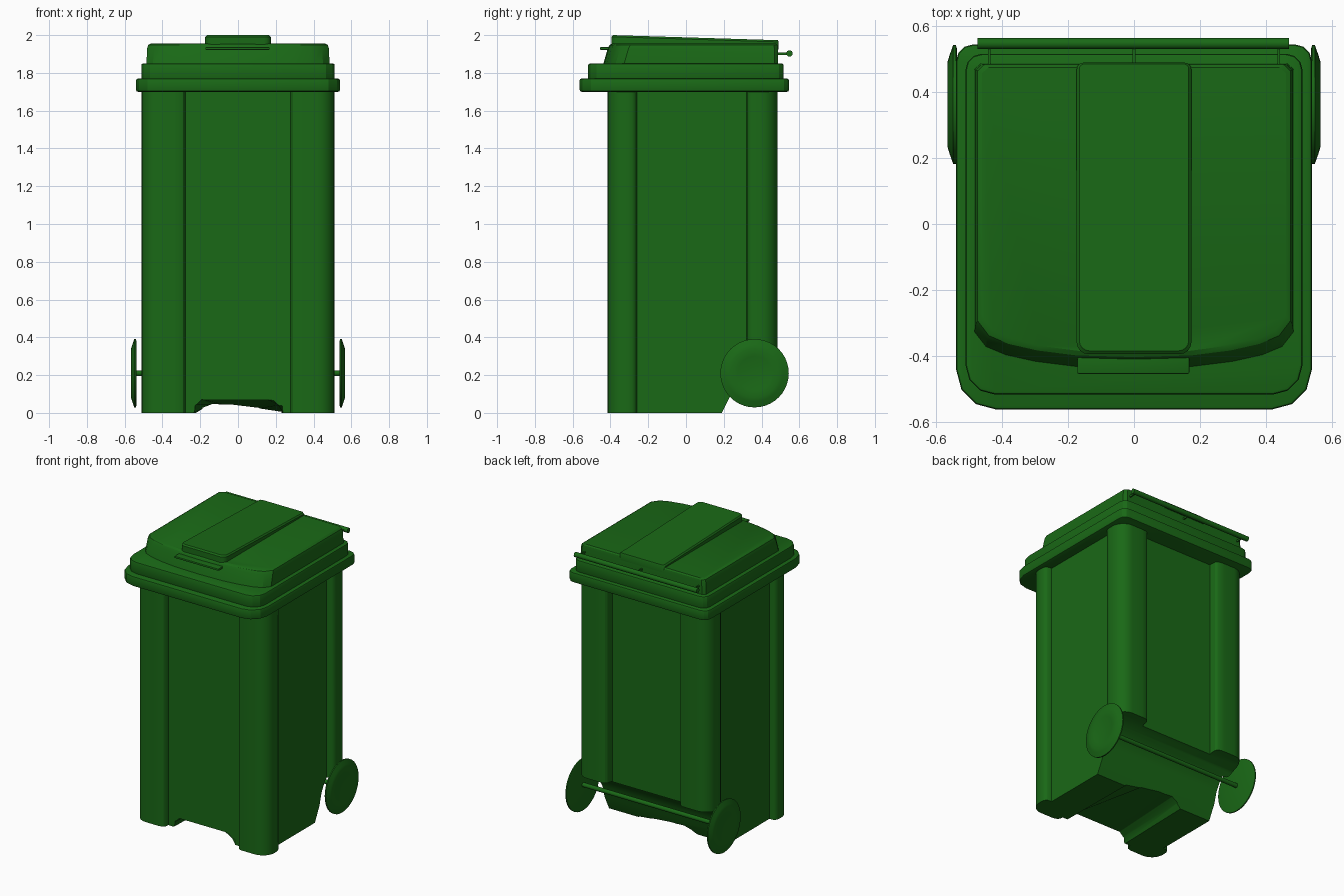
import bpy, bmesh, math

if "Cube" in bpy.data.objects:
    bpy.data.objects.remove(bpy.data.objects["Cube"])

green = bpy.data.materials.new("green_plastic")
green.diffuse_color = (0.010, 0.140, 0.008, 1)
green.use_nodes = True
green.node_tree.nodes["Principled BSDF"].inputs["Base Color"].default_value = green.diffuse_color


def finish(name, bm, angle=35, bevel=0):
    bmesh.ops.recalc_face_normals(bm, faces=bm.faces)
    me = bpy.data.meshes.new(name)
    bm.to_mesh(me)
    bm.free()
    ob = bpy.data.objects.new(name, me)
    bpy.context.collection.objects.link(ob)
    me.materials.append(green)
    bpy.ops.object.select_all(action='DESELECT')
    bpy.context.view_layer.objects.active = ob
    ob.select_set(True)
    if bevel:
        m = ob.modifiers.new("bevel", 'BEVEL')
        m.width, m.segments, m.limit_method = bevel, 2, 'ANGLE'
        m.angle_limit = math.radians(50)
        bpy.ops.object.modifier_apply(modifier=m.name)
    bpy.ops.object.shade_smooth_by_angle(angle=math.radians(angle))
    return ob


def loft(name, rings, closed=False, **kw):
    """Skin equal-length rings of 3D points, capping the ends unless closed."""
    bm = bmesh.new()
    vs = [[bm.verts.new(p) for p in r] for r in rings]
    n = len(rings[0])
    for a, b in zip(vs, vs[1:] + vs[:1] if closed else vs[1:]):
        for i in range(n):
            j = (i + 1) % n
            bm.faces.new((a[i], a[j], b[j], b[i]))
    if not closed:
        bm.faces.new(vs[0])
        bm.faces.new(vs[-1])
    return finish(name, bm, **kw)


def box(name, x0, x1, y0, y1, z0, z1, **kw):
    q = [(x0, y0), (x1, y0), (x1, y1), (x0, y1)]
    return loft(name, [[(x, y, z) for x, y in q] for z in (z0, z1)], **kw)


def rounded(hx, y0, y1, r_front, r_back, seg):
    """Rounded rectangle with its own front and back corner radii."""
    pts = []
    for sx, y, r, a0 in ((1, y0, r_front, -90), (1, y1, r_back, 0),
                         (-1, y1, r_back, 90), (-1, y0, r_front, 180)):
        cx, cy = sx * (hx - r), y + r if y == y0 else y - r
        for k in range(seg + 1):
            a = math.radians(a0 + 90 * k / seg)
            pts.append((cx + r * math.cos(a), cy + r * math.sin(a)))
    return pts


def spin_x(name, profile, n, y, z, **kw):
    """Revolve (x, radius) points about an axis parallel to x."""
    return loft(name, [[(x, y + r * math.cos(k * math.tau / n), z + r * math.sin(k * math.tau / n))
                        for k in range(n)] for x, r in profile], **kw)


def cut(ob, cutter):
    m = ob.modifiers.new("cut", 'BOOLEAN')
    m.operation, m.object, m.solver = 'DIFFERENCE', cutter, 'EXACT'
    bpy.ops.object.select_all(action='DESELECT')
    bpy.context.view_layer.objects.active = ob
    ob.select_set(True)
    bpy.ops.object.modifier_apply(modifier=m.name)
    bpy.data.objects.remove(cutter)


# Body: rounded corner columns with recessed panels between them
def column(y_out, depth, y_side, side_depth):
    """Right-hand corner section, from the front/back panel round to the side panel."""
    s = 1 if y_out > 0 else -1
    r = 0.09
    pts = [(0.277, y_out - s * depth), (0.281, y_out - s * 0.022),
           (0.291, y_out - s * 0.009), (0.312, y_out - s * 0.001), (0.34, y_out)]
    for k in range(7):
        a = math.radians(90 - 15 * k)
        pts.append((0.51 - r + r * math.cos(a), y_out - s * r + s * r * math.sin(a)))
    pts += [(0.51, y_side + s * 0.045), (0.508, y_side + s * 0.028), (0.501, y_side + s * 0.012),
            (0.49, y_side + s * 0.004), (0.51 - side_depth, y_side)]
    return pts


right = column(-0.415, 0.045, -0.26, 0.05) + column(0.485, 0.07, 0.32, 0.05)[::-1]
section = right + [(-x, y) for x, y in right[::-1]]
body = loft("body", [[(x, y, z) for x, y in section] for z in (0, 1.72)])

# Wheel well under the back, and the channel between the feet
well = [(0.17, -0.04), (0.19, 0), (0.24, 0.10), (0.262, 0.18), (0.30, 0.25),
        (0.36, 0.30), (0.43, 0.325), (0.6, 0.34), (0.6, -0.04)]
cut(body, loft("well_cutter", [[(x, y, z) for y, z in well] for x in (-0.7, 0.7)]))
front = [(-0.25, -0.05), (-0.24, 0), (-0.235, 0.045), (-0.205, 0.075),
         (0.205, 0.075), (0.235, 0.045), (0.24, 0), (0.25, -0.05)]
back = [(-0.24, -0.05), (-0.22, 0), (-0.18, 0.025), (-0.13, 0.045),
        (-0.06, 0.04), (0.1, 0.02), (0.23, 0), (0.24, -0.05)]
cut(body, loft("channel_cutter", [[(x, -0.5, z) for x, z in front],
                                  [(x, 0.3, z) for x, z in back]]))
bpy.ops.object.shade_smooth_by_angle(angle=math.radians(31))

# Rim and lid skirt
for name, hx, y0, y1, rf, z0, z1 in (("rim", 0.54, -0.563, 0.545, 0.12, 1.70, 1.77),
                                     ("lid_skirt", 0.512, -0.518, 0.517, 0.09, 1.76, 1.85)):
    o = rounded(hx, y0, y1, rf, 0.05, 3)
    loft(name, [[(x, y, z) for x, y in o] for z in (z0, z1)], bevel=0.01, angle=25)

# Lid: bowed front wall leaning back, softened top edge
half = [(0, -0.44), (0.18, -0.435), (0.30, -0.42), (0.39, -0.40), (0.45, -0.375),
        (0.485, -0.33), (0.485, 0.47), (0.465, 0.488)]
outline = half + [(-x, y) for x, y in half[:0:-1]]


def lid_ring(z, inset, lean):
    return [(x * (1 - inset / 0.485), y + lean if y < 0 else y - inset * 0.5, z) for x, y in outline]


loft("lid", [lid_ring(1.84, 0, 0), lid_ring(1.93, 0.004, 0.026),
             lid_ring(1.948, 0.010, 0.036), lid_ring(1.956, 0.024, 0.05)], angle=28)

# Raised centre panel, sloping down to the back
panel = rounded(0.174, -0.395, 0.49, 0.035, 0.02, 4)
small = rounded(0.166, -0.385, 0.486, 0.03, 0.015, 4)
top = lambda y: 1.991 - 0.027 * (y + 0.39) / 0.88
loft("lid_panel", [[(x, y, 1.925) for x, y in panel],
                   [(x, y, top(y)) for x, y in panel],
                   [(x, y, top(y) + 0.009) for x, y in small]])

# Front lifting tab
box("lid_tab", -0.172, 0.168, -0.455, -0.37, 1.922, 1.936, bevel=0.004)

# Hinge rod with its arms
spin_x("hinge_rod", [(-0.475, 0.017), (0.47, 0.017)], 16, 0.548, 1.903)
for i, x in enumerate((-0.44, 0, 0.44)):
    box(f"hinge_arm_{i + 1}", x - 0.004, x + 0.004, 0.47, 0.545, 1.896, 1.908)

# Axle and wheels
spin_x("axle", [(-0.545, 0.015), (0.545, 0.015)], 16, 0.363, 0.21)
for side, s in (("left", -1), ("right", 1)):
    prof = [(0.538, 0.01), (0.538, 0.17), (0.541, 0.181), (0.549, 0.181), (0.560, 0.15),
            (0.566, 0.13), (0.561, 0.09), (0.556, 0.05), (0.555, 0.01)]
    spin_x(f"wheel_{side}", [(s * x, r) for x, r in prof], 40, 0.363, 0.21)
